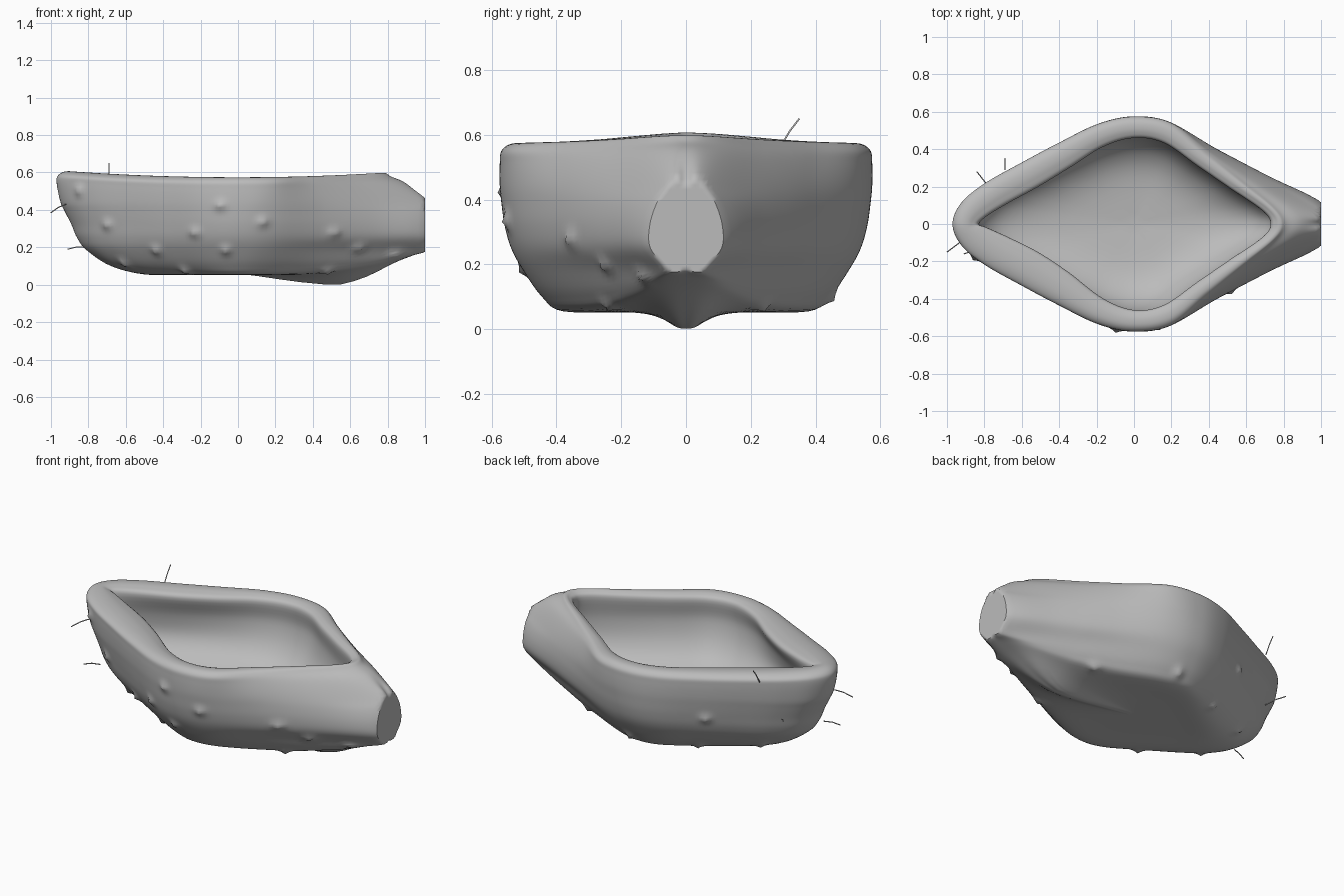
import bpy, bmesh
from mathutils import Vector

cube = bpy.data.objects.get("Cube")
if cube:
    bpy.data.objects.remove(cube)

grey = bpy.data.materials.new("plain grey")
grey.use_nodes = True
tone = (0.5, 0.5, 0.5, 1)
grey.diffuse_color = tone
grey.node_tree.nodes["Principled BSDF"].inputs["Base Color"].default_value = tone


def spline(points, steps, closed):
    """Smooth curve through every point."""
    n = len(points)
    out = []
    for i in range(n if closed else n - 1):
        a, b, c, d = [points[k % n] if closed else points[min(max(k, 0), n - 1)]
                      for k in range(i - 1, i + 3)]
        for s in range(steps):
            u = s / steps
            out.append(b + 0.5 * u * ((c - a) + u * ((2 * a - 5 * b + 4 * c - d)
                       + u * (3 * (b - c) + d - a))))
    return out if closed else out + [points[-1]]


# Left half of the outline: share of length, share of width
TAPER = [(0.2, 0.93), (0.42, 0.75), (0.62, 0.57), (0.82, 0.38), (0.95, 0.2)]


def outline(z, left, right, width, tip, blunt, back_power, front_power, lift=0):
    """Diamond ring with a blunt end towards +x."""
    def half(power):
        shoulder = Vector((0.35 * width, 0.94 * width))
        corner = Vector((right - (0 if blunt else 0.6 * tip), tip))
        pts = [corner, corner.lerp(shoulder, 1 / 3), corner.lerp(shoulder, 2 / 3),
               shoulder, Vector((0, width))]
        return pts + [Vector((left * s, width * w ** power)) for s, w in TAPER]
    back = half(back_power)
    front = [Vector((p.x, -p.y)) for p in reversed(half(front_power))]
    ring = []
    for p in [Vector((right, 0)), *back, Vector((left, 0)), *front]:
        rise = 0.04 * p.x ** 2 if z > 0.5 else lift * max(p.x, 0) ** 3
        ring.append(Vector((p.x, p.y, z + rise)))
    return spline(ring, 10, True)


# Height, left end, right end, half width, tip half width, blunt tip, tapers, lift
RINGS = [
    (0.055, -0.04, 0.04, 0.03, 0.01, False, 1, 1),
    (0.055, -0.30, 0.55, 0.20, 0.03, False, 1, 1, -0.32),
    (0.055, -0.50, 0.84, 0.38, 0.09, False, 1, 1, 0.11),
    (0.10, -0.68, 0.94, 0.445, 0.09, False, 1, 1, 0.07),
    (0.185, -0.81, 1.0, 0.505, 0.06, True, 1, 1),
    (0.25, -0.86, 1.0, 0.54, 0.11, True, 1, 1),
    (0.32, -0.89, 1.0, 0.56, 0.112, True, 1, 1),
    (0.39, -0.925, 1.0, 0.57, 0.09, True, 1, 1),
    (0.445, -0.95, 1.0, 0.575, 0.055, True, 1, 1),
    (0.51, -0.97, 0.90, 0.575, 0.08, False, 1, 1),
    (0.55, -0.96, 0.82, 0.57, 0.09, False, 1, 1),
    (0.572, -0.92, 0.79, 0.54, 0.09, False, 1.1, 1.2),
    (0.57, -0.87, 0.76, 0.49, 0.08, False, 1.3, 1.6),
    (0.54, -0.83, 0.73, 0.46, 0.07, False, 1.5, 2),
    (0.43, -0.83, 0.75, 0.472, 0.08, False, 1.2, 1.4),
    (0.31, -0.79, 0.72, 0.44, 0.08, False, 1, 1),
    (0.22, -0.67, 0.61, 0.37, 0.07, False, 1, 1),
    (0.165, -0.43, 0.40, 0.25, 0.05, False, 1, 1),
    (0.14, -0.04, 0.04, 0.03, 0.01, False, 1, 1),
]

# Body: outer hull, rolled rim and hollow as one skin
columns = [spline(list(c), 5, False) for c in zip(*(outline(*r) for r in RINGS))]
bm = bmesh.new()
grid = [[bm.verts.new((min(p.x, 1), p.y, max(p.z, 0))) for p in c] for c in columns]
rows = len(grid[0])
for i, column in enumerate(grid):
    after = grid[(i + 1) % len(grid)]
    for j in range(rows - 1):
        bm.faces.new((column[j], after[j], after[j + 1], column[j + 1]))
bm.faces.new([c[0] for c in reversed(grid)])
bm.faces.new([c[-1] for c in grid])
bmesh.ops.recalc_face_normals(bm, faces=bm.faces)

# Soften the hull around the spout, leaving its flat end alone
neck = [v for c in grid for v in c[5:55] if 0.6 < v.co.x < 0.97]
for _ in range(4):
    bmesh.ops.smooth_vert(bm, verts=neck, factor=0.5,
                          use_axis_x=True, use_axis_y=True, use_axis_z=True)
bm.normal_update()

# Small thorns pulled out of the hull: x, height
FRONT = [(-0.85, 0.5), (-0.69, 0.32), (-0.6, 0.11), (-0.44, 0.18), (-0.23, 0.28),
         (-0.1, 0.42), (-0.28, 0.08), (-0.07, 0.19), (0.13, 0.33), (0.51, 0.28),
         (0.64, 0.2), (0.84, 0.16), (0.47, 0.07)]
BACK = [(-0.6, 0.12), (-0.3, 0.09), (0.05, 0.1), (0.47, 0.07), (-0.4, 0.3)]
hull = [v for c in grid for v in c[10:50]]
for side, spots in ((-1, FRONT), (1, BACK)):
    for x, z in spots:
        peak = min((v for v in hull if v.co.y * side > 0),
                   key=lambda v: (v.co.x - x) ** 2 + (v.co.z - z) ** 2)
        centre, push = peak.co.copy(), peak.normal.copy()
        for v in hull:
            near = 1 - (v.co - centre).length / 0.06
            if near > 0 and v.co.x < 0.97:
                v.co += push * 0.02 * near ** 2

mesh = bpy.data.meshes.new("bowl_body")
bm.to_mesh(mesh)
bm.free()
mesh.materials.append(grey)
body = bpy.data.objects.new("bowl_body", mesh)
bpy.context.collection.objects.link(body)
bpy.context.view_layer.objects.active = body
body.select_set(True)
bpy.ops.object.shade_smooth_by_angle(angle=0.9)

# Fine bristles around the narrow end
BRISTLES = [((-0.69, 0.29, 0.56), (-0.69, 0.35, 0.65)),
            ((-0.77, 0.19, 0.32), (-0.84, 0.28, 0.36)),
            ((-0.82, -0.13, 0.2), (-0.91, -0.16, 0.19)),
            ((-0.92, -0.09, 0.43), (-1.0, -0.15, 0.385))]
for root, end in BRISTLES:
    curve = bpy.data.curves.new("bristle", "CURVE")
    curve.dimensions = "3D"
    curve.bevel_depth = 0.003
    curve.bevel_resolution = 1
    curve.use_fill_caps = True
    line = curve.splines.new("POLY")
    line.points.add(2)
    a, b = Vector(root), Vector(end)
    middle = (a + b) / 2 + Vector((0, 0, 0.006))
    for point, co in zip(line.points, (a, middle, b)):
        point.co = (*co, 1)
    curve.materials.append(grey)
    bpy.context.collection.objects.link(bpy.data.objects.new("bristle", curve))
